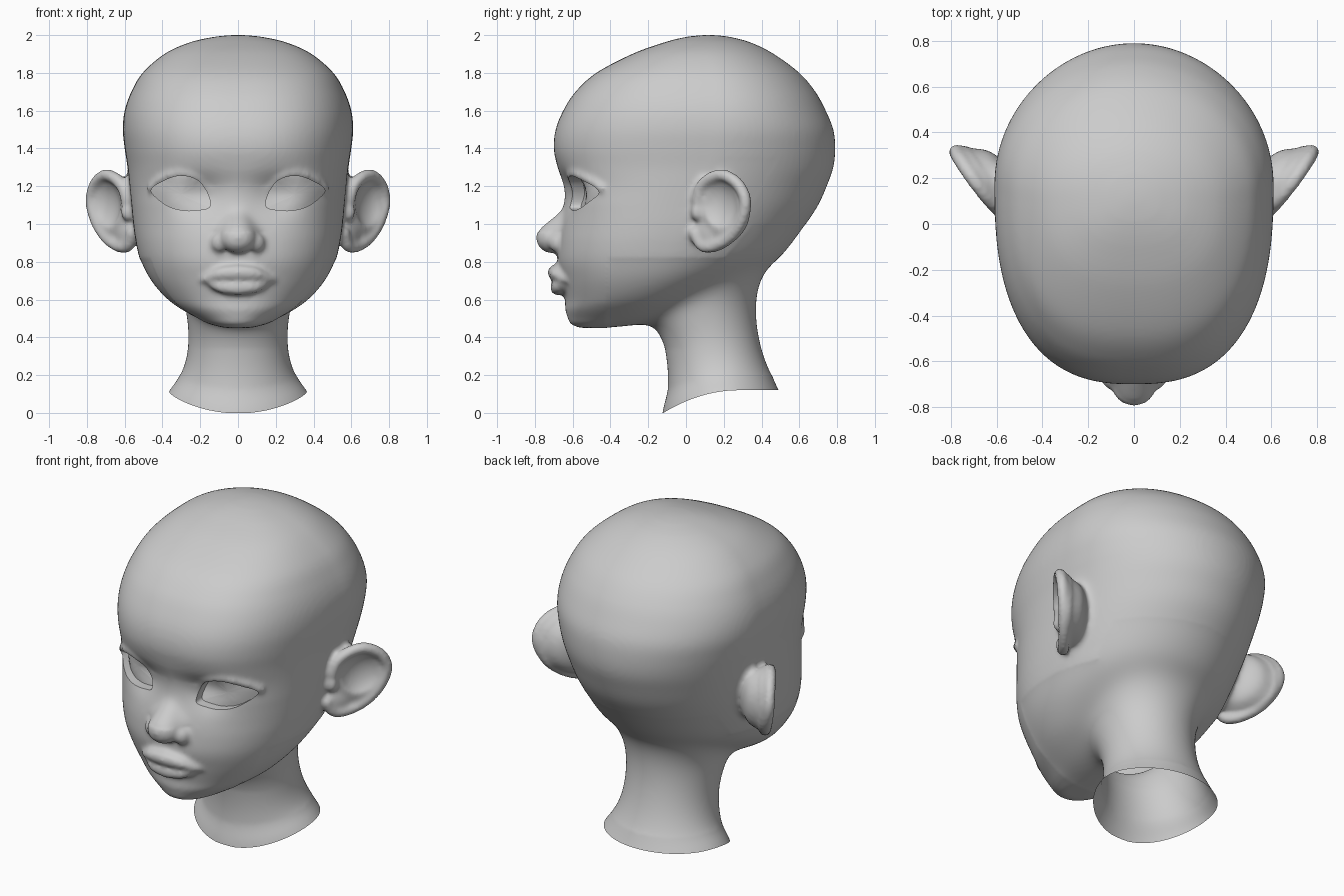
import bpy, bmesh, math
from mathutils import Matrix, Vector

if "Cube" in bpy.data.objects:
    bpy.data.objects.remove(bpy.data.objects["Cube"], do_unlink=True)


def clamp(v):
    return max(0.0, min(1.0, v))


def spline(p, steps, closed=False):
    """Smooth curve through rows of any length."""
    n, out = len(p), []
    for i in range(n if closed else n - 1):
        idx = [i + k if not closed else (i + k) % n for k in (-1, 0, 1, 2)]
        q = [p[max(0, min(n - 1, j))] for j in idx]
        for s in range(steps):
            t = s / steps
            out.append([0.5 * (2 * b + (c - a) * t + (2 * a - 5 * b + 4 * c - d) * t * t
                               + (3 * b - a - 3 * c + d) * t ** 3)
                        for a, b, c, d in zip(*q)])
    if not closed:
        out.append(list(p[-1]))
    return out


def loft(bm, rings):
    """Closed skin over rings of points, capped at both ends."""
    vs = [[bm.verts.new(c) for c in r] for r in rings]
    n = len(vs[0])
    for a, b in zip(vs, vs[1:]):
        for i in range(n):
            bm.faces.new((a[i], a[(i + 1) % n], b[(i + 1) % n], b[i]))
    bm.faces.new(vs[0][::-1])
    bm.faces.new(vs[-1])


def blob(bm, centre, axes, basis=Matrix.Identity(3)):
    m = Matrix.Translation(centre) @ basis.to_4x4() @ Matrix.Diagonal((*axes, 1))
    bmesh.ops.create_icosphere(bm, subdivisions=3, radius=1, matrix=m)


def make(name, bm):
    bmesh.ops.recalc_face_normals(bm, faces=bm.faces[:])
    me = bpy.data.meshes.new(name)
    bm.to_mesh(me)
    bm.free()
    ob = bpy.data.objects.new(name, me)
    bpy.context.collection.objects.link(ob)
    return ob


# Skull rows: height, front, back, widest depth, half width
SKULL = spline([
    (.45, -.56, -.38, -.5, .07), (.47, -.61, -.22, -.42, .15), (.5, -.625, -.1, -.35, .22),
    (.55, -.64, 0, -.3, .31), (.6, -.64, .1, -.25, .38), (.7, -.66, .3, -.18, .465),
    (.8, -.68, .475, -.12, .515), (.9, -.675, .565, -.08, .54), (1, -.66, .635, -.03, .555),
    (1.1, -.65, .7, .02, .565), (1.2, -.65, .745, .07, .575), (1.3, -.68, .78, .12, .585),
    (1.4, -.7, .79, .15, .6), (1.5, -.69, .78, .17, .61), (1.6, -.65, .74, .17, .6),
    (1.7, -.585, .685, .16, .565), (1.8, -.475, .6, .14, .505), (1.9, -.285, .465, .12, .39),
    (1.96, -.12, .345, .12, .26), (1.99, 0, .235, .12, .13), (2, .09, .15, .12, .035)], 8)
# Neck rows: height, front, back, half width
NECK = spline([
    (0, -.14, .55, .44), (.12, -.125, .49, .365), (.2, -.095, .455, .31), (.3, -.105, .415, .275),
    (.4, -.135, .39, .265), (.5, -.19, .375, .275), (.6, -.2, .375, .288), (.72, -.18, .405, .335),
    (.85, -.1, .5, .4)], 5)


def power(z):
    return 2 + .55 * clamp((z - .5) / .6)


def dent(x, z):
    """Hollow of the eye sockets beside the nose bridge."""
    return .05 * math.exp(-((abs(x) - .2) / .12) ** 2 - ((z - 1.15) / .1) ** 2)


def face_y(x, z):
    h, f, b, yc, w = min(SKULL, key=lambda r: abs(r[0] - z))
    n = power(z)
    t = max(0, 1 - abs(x / w) ** n) ** (1 / n)
    return yc + (f - yc) * t + dent(x, z)


def section(z, f, b, yc, w, sockets=True, count=96):
    ring = []
    for i in range(count):
        a = 2 * math.pi * i / count
        c, s = math.cos(a), math.sin(a)
        e = 2 / (power(z) if s < 0 and sockets else 2)
        x = w * math.copysign(abs(c) ** e, c)
        y = yc + ((f - yc) if s < 0 else (b - yc)) * abs(s) ** e
        if s < 0 and sockets:
            y += dent(x, z)
        ring.append((x, y, z))
    return ring


def ear_frame(side):
    d, n = Vector((.6 * side, .8, 0)), Vector((.8 * side, -.6, 0))
    basis = Matrix((d, (0, 0, 1), n)).transposed()

    def place(u, v, k=0):
        return Vector(((.55 + .1 * (v - 1)) * side, .02, v)) + d * u + n * k
    return basis, place


EYE = [(.46, 1.175), (.4, 1.225), (.31, 1.255), (.22, 1.235), (.165, 1.17),
       (.148, 1.095), (.2, 1.075), (.29, 1.072), (.38, 1.1)]
EAR_RIM = [(.05, 1.12), (.07, 1.19), (.13, 1.24), (.22, 1.258), (.315, 1.21), (.365, 1.12),
           (.34, 1.02), (.27, .935), (.17, .885), (.08, .885), (.03, .95)]
UPPER_LIP = [(0, .743, .041), (.09, .737, .035), (.19, .702, .012)]
LOWER_LIP = [(0, .664, .043), (.09, .67, .035), (.16, .693, .012)]

# Skull, neck and nose bridge
bm = bmesh.new()
loft(bm, [section(*r) for r in SKULL])
loft(bm, [section(z, f, b, (f + b) / 2, w, False) for z, f, b, w in NECK])
for y, z, r in spline([(-.6, 1.1, .04), (-.625, 1.03, .058), (-.712, .927, .082)], 6):
    blob(bm, (0, y, z), (r * 1.15, r, r))

soft = bmesh.new()   # ear bowls and nostrils
holes = bmesh.new()  # eye openings
for side in (1, -1):
    # Nostril wings, lips and upper lids
    blob(bm, (.086 * side, -.665, .9), (.06, .062, .058))
    blob(bm, (.045 * side, -.65, .95), (.07, .07, .075))
    for lip in (UPPER_LIP, LOWER_LIP):
        for x, z, r in spline(lip, 8):
            blob(bm, (x * side, face_y(x, z) - .6 * r, z), (r, r, r))
    for x, z in spline(EYE[:5], 8):
        blob(bm, (x * side, face_y(x, z) + .004, z + .014), (.024, .024, .022))
    # Ear rim, dish, rounded back, lobe and tragus
    basis, place = ear_frame(side)
    for u, v in spline(EAR_RIM, 6):
        blob(bm, place(u, v, -.005), (.033, .033, .033), basis)
    blob(bm, place(.2, 1.08, -.035), (.175, .185, .05), basis)
    blob(bm, place(.14, 1.08, -.075), (.19, .175, .075), basis)
    blob(bm, place(.1, .95, -.02), (.09, .08, .035), basis)
    blob(bm, place(.05, 1.065), (.035, .05, .035), basis)
    blob(soft, place(.21, 1.1, .04), (.125, .135, .075), basis)
    blob(soft, (.065 * side, -.7, .844), (.026, .024, .022))
    # Eye opening with a rounded floor
    outline = spline(EYE, 6, True)
    rings = [[(x * side, -1, z) for x, z in outline]]
    for k in (1, .8, .6, .4, .2, .04):
        pts = [(.3 + (x - .3) * k, 1.16 + (z - 1.16) * k) for x, z in outline]
        rings.append([(x * side, face_y(x, z) + .055 - .015 * (1 - k * k), z) for x, z in pts])
    loft(holes, rings)

head = make("head", bm)
soft_cutter = make("soft_cutter", soft)
eye_cutter = make("eye_cutter", holes)


def remesh():
    m = head.modifiers.new("remesh", "REMESH")
    m.mode = "VOXEL"
    m.voxel_size = .012


def cut(tool):
    m = head.modifiers.new("cut", "BOOLEAN")
    m.operation, m.solver, m.object = "DIFFERENCE", "EXACT", tool
    tool.hide_render = True


def apply_all():
    bpy.context.view_layer.objects.active = head
    for m in list(head.modifiers):
        bpy.ops.object.modifier_apply(modifier=m.name)


def blend(bm, rule, rounds):
    zone = [v for v in bm.verts if rule(*v.co)]
    for _ in range(rounds):
        bmesh.ops.smooth_vert(bm, verts=zone, factor=.5,
                              use_axis_x=True, use_axis_y=True, use_axis_z=True)


# Fuse the parts into one skin and soften it
remesh()
cut(soft_cutter)
remesh()
m = head.modifiers.new("soften", "SMOOTH")
m.factor, m.iterations = .5, 6
apply_all()

# Blend the jaw and nape into the neck, the nose into the brow, and the ear backs
bm = bmesh.new()
bm.from_mesh(head.data)
blend(bm, lambda x, y, z: .2 < z and y > -.42 and (z < .82 or (z < 1 and y > .22 and abs(x) < .45)), 110)
blend(bm, lambda x, y, z: abs(x) < .2 and y < -.5 and .96 < z < 1.2, 25)
blend(bm, lambda x, y, z: abs(x) > .5 and .8 < z < 1.35 and y > .04
      and .8 * abs(x) - .6 * y < .37, 25)
bm.to_mesh(head.data)
bm.free()
cut(eye_cutter)
apply_all()

# Open the neck and dip its front rim
bm = bmesh.new()
bm.from_mesh(head.data)
bmesh.ops.bisect_plane(bm, geom=bm.verts[:] + bm.edges[:] + bm.faces[:],
                       plane_co=(0, 0, .12), plane_no=(0, 0, 1), clear_inner=True)
for v in bm.verts:
    v.co.z -= .12 * clamp((.28 - v.co.y) / .4) ** 2 * clamp((.34 - v.co.z) / .22)
bm.to_mesh(head.data)
bm.free()
for tool in (soft_cutter, eye_cutter):
    bpy.data.objects.remove(tool, do_unlink=True)

# Plain clay colour
clay = bpy.data.materials.new("clay_grey")
clay.use_nodes = True
clay.diffuse_color = (.6, .6, .6, 1)
clay.node_tree.nodes["Principled BSDF"].inputs["Base Color"].default_value = (.6, .6, .6, 1)
head.data.materials.clear()
head.data.materials.append(clay)
for p in head.data.polygons:
    p.material_index = 0
bpy.ops.object.select_all(action="DESELECT")
head.select_set(True)
bpy.context.view_layer.objects.active = head
bpy.ops.object.shade_smooth_by_angle(angle=math.radians(40))
